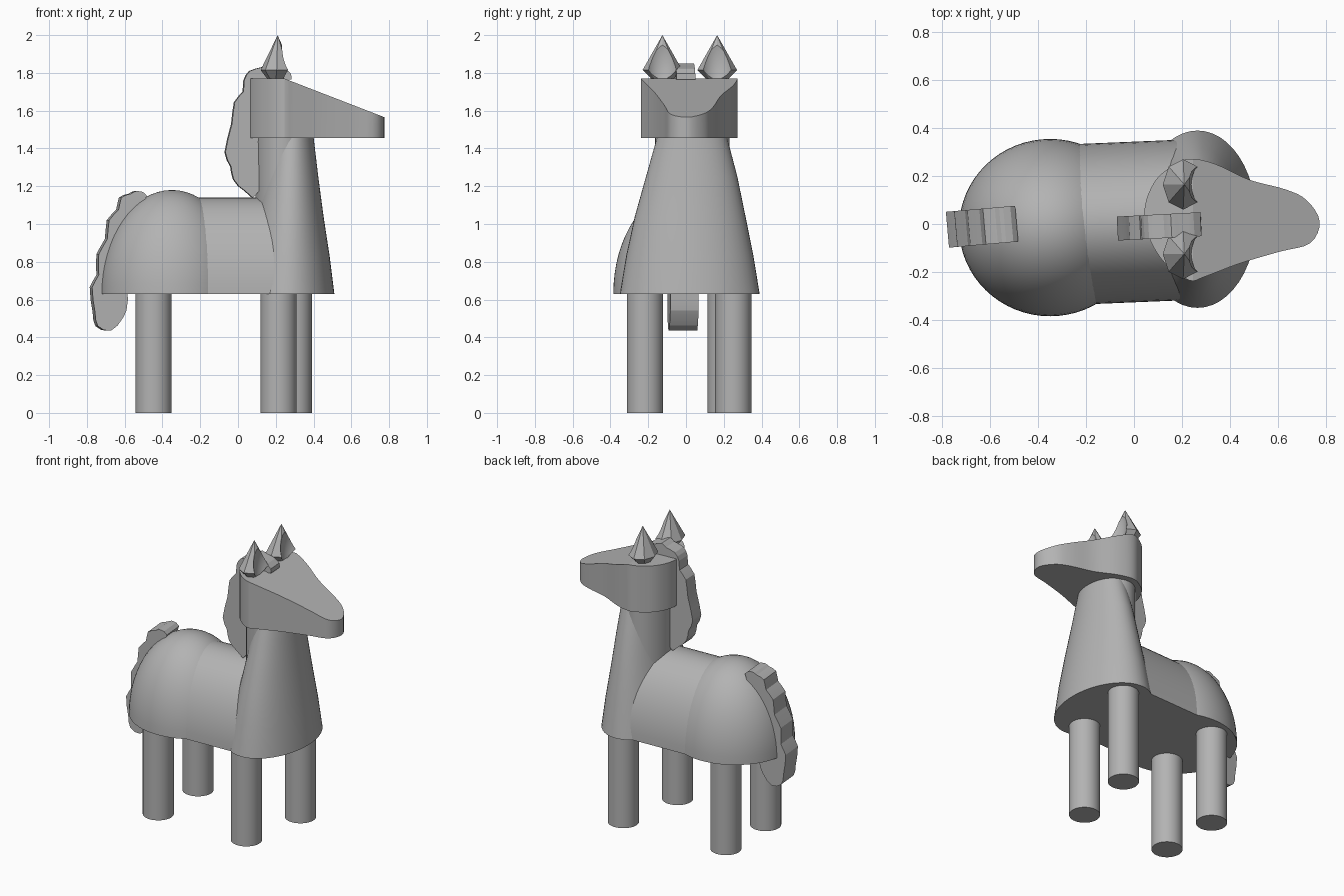
import bpy, bmesh
from math import sin, cos, pi, radians
from mathutils import Matrix, Vector

if "Cube" in bpy.data.objects:
    bpy.data.objects.remove(bpy.data.objects["Cube"])

grey = bpy.data.materials.new("plain grey")
grey.use_nodes = True
COLOUR = (0.45, 0.45, 0.45, 1)
grey.diffuse_color = COLOUR
grey.node_tree.nodes["Principled BSDF"].inputs["Base Color"].default_value = COLOUR


def finish(name, bm, smooth=30):
    bmesh.ops.recalc_face_normals(bm, faces=bm.faces)
    mesh = bpy.data.meshes.new(name)
    bm.to_mesh(mesh)
    bm.free()
    mesh.materials.append(grey)
    obj = bpy.data.objects.new(name, mesh)
    bpy.context.collection.objects.link(obj)
    if smooth:
        bpy.ops.object.select_all(action='DESELECT')
        obj.select_set(True)
        bpy.context.view_layer.objects.active = obj
        bpy.ops.object.shade_smooth_by_angle(angle=radians(smooth))
    return obj


def loft(name, rings, sides=48, smooth=30):
    """Stack of ellipses (cx, cy, z, rx, ry), capped at both ends."""
    bm = bmesh.new()
    loops = []
    for cx, cy, z, rx, ry in rings:
        loops.append([bm.verts.new((cx + rx * cos(2 * pi * i / sides),
                                    cy + ry * sin(2 * pi * i / sides), z))
                      for i in range(sides)])
    for low, high in zip(loops, loops[1:]):
        for i in range(sides):
            j = (i + 1) % sides
            bm.faces.new((low[i], low[j], high[j], high[i]))
    bm.faces.new(loops[0])
    bm.faces.new(loops[-1])
    bmesh.ops.remove_doubles(bm, verts=bm.verts, dist=1e-5)
    return finish(name, bm, smooth)


def prism(points, direction):
    """Closed outline pushed along a direction."""
    bm = bmesh.new()
    face = bm.faces.new([bm.verts.new(p) for p in points])
    moved = bmesh.ops.extrude_face_region(bm, geom=[face], use_keep_orig=True)["geom"]
    bmesh.ops.translate(bm, vec=Vector(direction),
                        verts=[v for v in moved if isinstance(v, bmesh.types.BMVert)])
    return bm


def yaw(bm, degrees, pivot):
    bmesh.ops.rotate(bm, verts=bm.verts, cent=pivot, matrix=Matrix.Rotation(radians(degrees), 3, 'Z'))


def rounded(points, steps=4):
    """Closed smooth curve through a few points."""
    out, n = [], len(points)
    for i in range(n):
        a, b, c, d = (Vector(points[(i + k) % n]) for k in (-1, 0, 1, 2))
        for s in range(steps):
            t = s / steps
            out.append(0.5 * (2 * b + (c - a) * t + (2 * a - 5 * b + 4 * c - d) * t ** 2
                              + (3 * b - a - 3 * c + d) * t ** 3))
    return out


BELLY = 0.63

# Rump: half ellipsoid with a flat underside
arc = [i * pi / 32 for i in range(17)]
loft("rump", [(-0.35, -0.015, BELLY + 0.55 * sin(a), 0.38 * cos(a) + 1e-7, 0.37 * cos(a) + 1e-7)
              for a in arc], 64)

# Barrel: half elliptical cylinder between rump and chest
bm = prism([(-0.35, 0.335 * cos(i * pi / 32), BELLY + 0.51 * sin(i * pi / 32)) for i in range(33)],
           (0.6, 0, 0))
yaw(bm, 2.4, (-0.2, 0, 0))
finish("barrel", bm)

# Chest: tall tapering bell that rises into the head
loft("chest", [(0.265, 0.02, BELLY, 0.245, 0.37), (0.27, 0.02, 0.83, 0.215, 0.337),
               (0.275, 0.022, 1.04, 0.178, 0.293), (0.28, 0.03, 1.25, 0.145, 0.242),
               (0.285, 0.032, 1.46, 0.115, 0.185)])

# Neck column behind the chest
loft("neck", [(0.24, 0.034, 0.9, 0.148, 0.197), (0.24, 0.034, 1.46, 0.148, 0.197)])

# Head: outline seen from above, with the top sloping down to the muzzle
outline = rounded([(.045, .07), (.085, .175), (.15, .235), (.23, .272), (.34, .25), (.48, .185),
                   (.63, .145), (.72, .1), (.775, .01), (.735, -.08), (.61, -.115),
                   (.44, -.165), (.295, -.22), (.23, -.235), (.13, -.165), (.06, -.05)])
bm = prism([(p.x, p.y, 1.455) for p in outline], (0, 0, 0.315))
bmesh.ops.bisect_plane(bm, geom=bm.verts[:] + bm.edges[:] + bm.faces[:], clear_outer=True,
                       plane_co=(0.246, 0, 1.77), plane_no=(0.205, 0, 0.53))
bmesh.ops.holes_fill(bm, edges=[e for e in bm.edges if e.is_boundary])
finish("head", bm, 20)

# Ears: faceted spikes with a scooped front
for side, y in (("left", 0.165), ("right", -0.125)):
    ear = loft(side + "_ear", [(0.2, y, 1.755, 0.035, 0.045), (0.205, y, 1.815, 0.085, 0.105),
                               (0.21, y, 2.0, 1e-7, 1e-7)], 8, 0)
    cutter = loft(side + "_ear_cutter",
                  [(0.315, y, 1.87 - 0.19 * cos(2 * a), 0.09 * sin(2 * a) + 1e-7,
                    0.095 * sin(2 * a) + 1e-7) for a in arc], 32)
    cutter.hide_render = True
    cutter.hide_viewport = True
    scoop = ear.modifiers.new("scoop", 'BOOLEAN')
    scoop.operation = 'DIFFERENCE'
    scoop.solver = 'EXACT'
    scoop.object = cutter

# Mane: wavy slab from between the ears down the back of the neck
mane = [(.28, 1.765), (.25, 1.82), (.2, 1.835), (.155, 1.85), (.125, 1.83), (.06, 1.81), (.03, 1.76),
        (.025, 1.7), (-.02, 1.645), (-.035, 1.53), (-.07, 1.38), (-.04, 1.305), (-.025, 1.235),
        (.035, 1.175), (.11, 1.175), (.11, 1.7)]
bm = prism([(p.x, -0.055, p.y) for p in rounded(mane, 2)], (0, 0.1, 0))
yaw(bm, 3, (0.2, 0, 0))
finish("mane", bm, 15)

# Tail: wavy slab following the rump and hanging below it
tail = [(-.49, 1.15), (-.54, 1.175), (-.575, 1.16), (-.625, 1.14), (-.64, 1.075), (-.69, 1.02),
        (-.7, .92), (-.745, .84), (-.745, .73), (-.78, .665), (-.765, .535), (-.75, .46),
        (-.68, .435), (-.615, .505), (-.59, .6), (-.6, .85), (-.53, 1.05)]
bm = prism([(p.x, -0.085, p.y) for p in rounded(tail, 2)], (0, 0.15, 0))
yaw(bm, 5, (-0.62, 0, 0))
finish("tail", bm, 15)

# Legs: plain cylinders
for name, x, y in (("front_left_leg", 0.295, 0.25), ("front_right_leg", 0.215, -0.217),
                   ("back_left_leg", -0.447, 0.21), ("back_right_leg", -0.447, -0.217)):
    loft(name, [(x, y, 0, 0.096, 0.096), (x, y, BELLY + 0.1, 0.096, 0.096)], 40)
